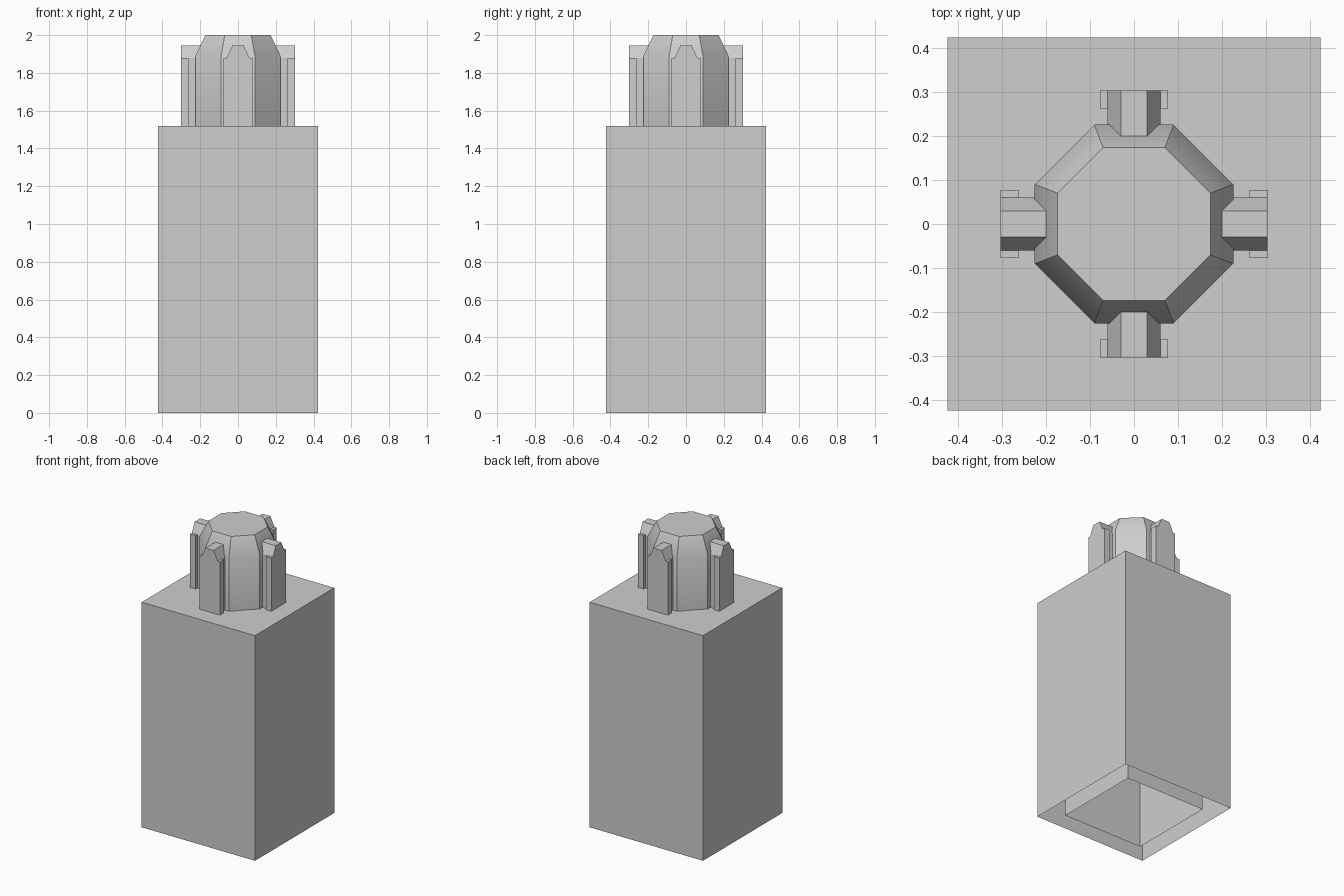
import bpy
import bmesh
import math
from mathutils import Matrix

cube = bpy.data.objects.get("Cube")
if cube:
    bpy.data.objects.remove(cube, do_unlink=True)

grey = bpy.data.materials.new("light_grey")
grey.use_nodes = True
grey.diffuse_color = (0.62, 0.62, 0.62, 1)
grey.node_tree.nodes["Principled BSDF"].inputs["Base Color"].default_value = (0.62, 0.62, 0.62, 1)

BODY_TOP = 1.52


def make_object(name, bm):
    mesh = bpy.data.meshes.new(name)
    bm.to_mesh(mesh)
    bm.free()
    mesh.materials.append(grey)
    obj = bpy.data.objects.new(name, mesh)
    bpy.context.collection.objects.link(obj)
    return obj


def add_loft(bm, rings, caps=(True, True)):
    """Join matching rings of points with quads and cap the chosen ends."""
    loops = [[bm.verts.new(p) for p in ring] for ring in rings]
    for low, high in zip(loops, loops[1:]):
        for i in range(len(low)):
            j = (i + 1) % len(low)
            bm.faces.new((low[i], low[j], high[j], high[i]))
    if caps[0]:
        bm.faces.new(loops[0][::-1])
    if caps[1]:
        bm.faces.new(loops[-1])


def square(half, z):
    return [(-half, -half, z), (half, -half, z), (half, half, z), (-half, half, z)]


def octagon(apothem, side, z):
    a, s = apothem, side
    outline = [(-s, -a), (s, -a), (a, -s), (a, s), (s, a), (-s, a), (-a, s), (-a, -s)]
    return [(x, y, z) for x, y in outline]


# Outer shell, open underneath
bm = bmesh.new()
add_loft(bm, [square(0.423, 0), square(0.423, BODY_TOP)], (False, True))
make_object("body_shell", bm)

# Inner square sleeve around the hollow, facing inward
bm = bmesh.new()
add_loft(bm, [square(0.30, 0), square(0.30, 1.40)], (False, True))
bmesh.ops.reverse_faces(bm, faces=bm.faces[:])
make_object("inner_sleeve", bm)

# Eight-sided stud with a tapered top
bm = bmesh.new()
add_loft(bm, [octagon(0.225, 0.09, BODY_TOP), octagon(0.225, 0.09, 1.89),
              octagon(0.173, 0.07, 2.0)])
stud = make_object("stud", bm)
bpy.ops.object.select_all(action='DESELECT')
stud.select_set(True)
bpy.context.view_layer.objects.active = stud
bpy.ops.object.shade_smooth_by_angle(angle=math.radians(30))

# Four chamfered fins, each with a narrow flange on both outer edges
fin_profile = [(-0.06, BODY_TOP), (0.06, BODY_TOP), (0.06, 1.88),
               (0.03, 1.945), (-0.03, 1.945), (-0.06, 1.88)]
for i, side in enumerate(("front", "left", "back", "right")):
    bm = bmesh.new()
    add_loft(bm, [[(x, y, z) for x, z in fin_profile] for y in (-0.303, -0.17)])
    for sign in (-1, 1):
        xs = sorted((sign * 0.06, sign * 0.077))
        rect = [(xs[0], BODY_TOP), (xs[1], BODY_TOP), (xs[1], 1.88), (xs[0], 1.88)]
        add_loft(bm, [[(x, y, z) for x, z in rect] for y in (-0.303, -0.262)])
    bmesh.ops.recalc_face_normals(bm, faces=bm.faces[:])
    bmesh.ops.transform(bm, matrix=Matrix.Rotation(i * math.pi / 2, 4, 'Z'), verts=bm.verts[:])
    make_object(side + "_fin", bm)
